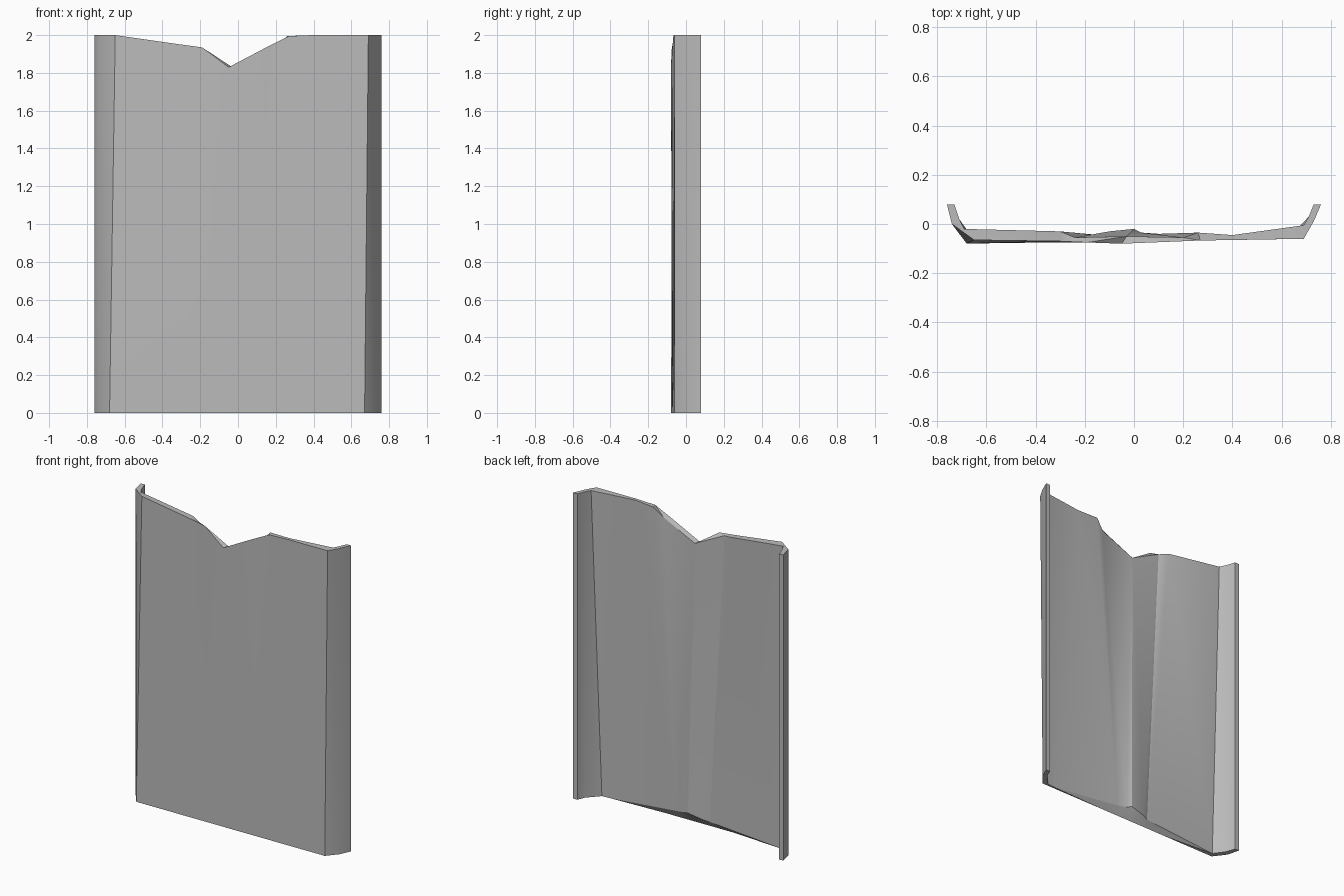
import bpy
import bmesh
import math
from mathutils import Vector

cube = bpy.data.objects.get("Cube")
if cube:
    bpy.data.objects.remove(cube, do_unlink=True)

# Plain grey material
grey = bpy.data.materials.new("plain grey")
grey.use_nodes = True
colour = (0.5, 0.5, 0.5, 1)
grey.diffuse_color = colour
grey.node_tree.nodes["Principled BSDF"].inputs["Base Color"].default_value = colour

HEIGHT = 2


def flange(tip_sign, outer, inner):
    """Vertical lip section: outer and inner points stay put from top to bottom."""
    corners = []
    for x, y in (outer, inner):
        corners += [Vector((tip_sign * x, y, HEIGHT)), Vector((tip_sign * x, y, 0))]
    return corners


def sheet(front_top, back_top, back_foot, foot_x):
    """Panel section: the front foot follows a straight, slightly tilted base line."""
    front_foot = Vector((foot_x, -0.07 + 0.014 * foot_x, 0))
    back = Vector((*back_top, front_top[2]))
    return [Vector(front_top), front_foot, back, Vector(back_foot)]


# Cross-sections from the right lip to the left lip
sections = [
    flange(-1, (0.76, 0.08), (0.73, 0.08)),
    flange(-1, (0.74, 0), (0.71, 0.02)),
    sheet((-0.65, -0.065, 2), (-0.69, -0.02), (-0.66, -0.05, 0), -0.68),
    sheet((-0.3, -0.07, 1.95), (-0.3, -0.03), (-0.14, -0.045, 0.04), -0.3),
    sheet((-0.19, -0.075, 1.935), (-0.24, -0.055), (-0.1, -0.03, 0.05), -0.15),
    sheet((-0.05, -0.08, 1.83), (-0.03, -0.05), (0, -0.02, 0.07), -0.03),
    sheet((0.15, -0.072, 1.935), (0.2, -0.055), (0.03, -0.035, 0.06), 0.1),
    sheet((0.27, -0.067, 1.995), (0.26, -0.035), (0.1, -0.04, 0.05), 0.2),
    sheet((0.4, -0.065, 2), (0.4, -0.045), (0.58, -0.05, 0), 0.6),
    sheet((0.69, -0.06, 2), (0.69, -0.005), (0.64, -0.045, 0), 0.67),
    flange(1, (0.73, 0.01), (0.71, 0.03)),
    flange(1, (0.76, 0.08), (0.73, 0.08)),
]

# Loft the sections into one closed panel
bm = bmesh.new()
rows = [[bm.verts.new(p) for p in section] for section in sections]
ring = (0, 1, 3, 2)
for a, b in zip(rows, rows[1:]):
    for i, j in zip(ring, ring[1:] + ring[:1]):
        bm.faces.new((a[i], a[j], b[j], b[i]))
for end in (rows[0], rows[-1]):
    bm.faces.new([end[i] for i in ring])
bmesh.ops.recalc_face_normals(bm, faces=bm.faces[:])
bmesh.ops.triangulate(bm, faces=bm.faces[:])

mesh = bpy.data.meshes.new("folded_panel")
bm.to_mesh(mesh)
bm.free()
mesh.materials.append(grey)
panel = bpy.data.objects.new("folded_panel", mesh)
bpy.context.collection.objects.link(panel)

# Soft folds, crisp outer edges
bpy.ops.object.select_all(action="DESELECT")
panel.select_set(True)
bpy.context.view_layer.objects.active = panel
bpy.ops.object.shade_smooth_by_angle(angle=math.radians(30))
